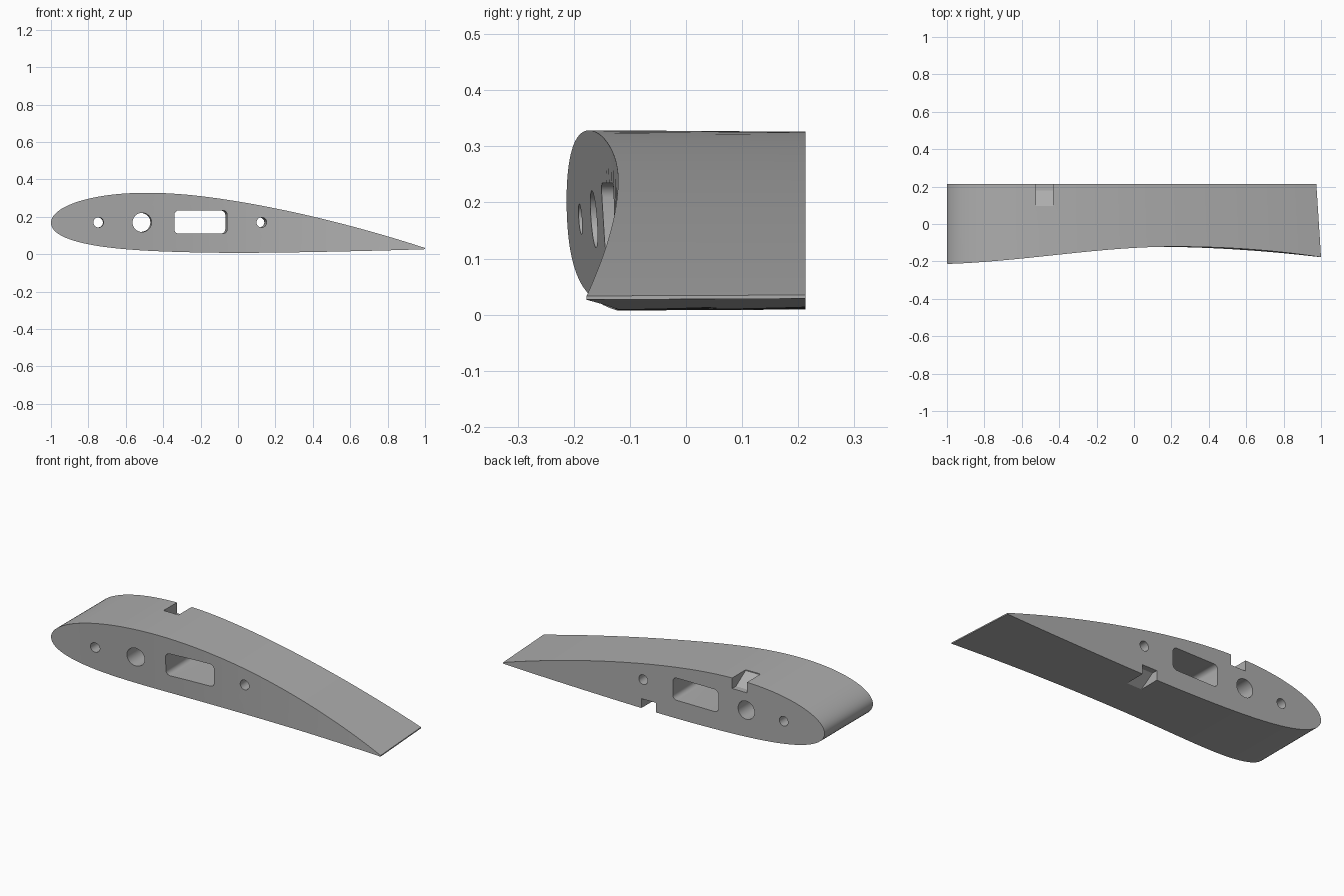
import bpy, bmesh, math

if "Cube" in bpy.data.objects:
    bpy.data.objects.remove(bpy.data.objects["Cube"])

BACK, NOSE_X, NOSE_Z = 0.213, -1.0, 0.168
STRIPS = 56

grey = bpy.data.materials.new("plain_grey")
grey.use_nodes = True
grey.diffuse_color = (0.42, 0.42, 0.42, 1)
grey.node_tree.nodes["Principled BSDF"].inputs["Base Color"].default_value = grey.diffuse_color


def taper(x, y, z):
    """Shrink the section slightly towards the back, about its nose."""
    s = 1 - 0.032 * (y + 0.178)
    return (NOSE_X + (x - NOSE_X) * s, y, NOSE_Z + (z - NOSE_Z) * s)


def section(t, side):
    """Point on the cambered section: t runs nose to tail, side is +1 or -1."""
    half = 5 * 0.156 * (0.2969 * math.sqrt(t) - 0.126 * t - 0.3516 * t**2
                        + 0.2843 * t**3 - 0.1015 * t**4)
    if t < 0.4:
        camber = 0.0235 / 0.16 * (0.8 * t - t * t)
    else:
        camber = 0.0235 / 0.36 * (0.2 + 0.8 * t - t * t)
    return NOSE_X + 2 * t, NOSE_Z - 0.138 * t + 2 * (camber + side * half)


def front_y(x, z):
    """Depth of the hollowed front end, leaning with height."""
    d = x - 0.7 * (z - 0.17) - 0.18
    if d < 0:
        return -0.121 - 0.0542 * (1 - math.cos(math.pi * d / 1.6))
    return -0.121 - 0.067 * d * d


def make_object(name, bm):
    bmesh.ops.recalc_face_normals(bm, faces=bm.faces)
    mesh = bpy.data.meshes.new(name)
    bm.to_mesh(mesh)
    bm.free()
    mesh.materials.append(grey)
    ob = bpy.data.objects.new(name, mesh)
    bpy.context.collection.objects.link(ob)
    return ob


def prism(name, ring_a, ring_b):
    """Closed solid between two matching rings of points."""
    bm = bmesh.new()
    a = [bm.verts.new(p) for p in ring_a]
    b = [bm.verts.new(p) for p in ring_b]
    bm.faces.new(a)
    bm.faces.new(b)
    for i in range(len(a)):
        j = (i + 1) % len(a)
        bm.faces.new((a[i], a[j], b[j], b[i]))
    ob = make_object(name, bm)
    ob.hide_render = True
    return ob


def through_hole(name, outline):
    """Cutter running the whole depth, following the taper."""
    return prism(name, [taper(x, -0.4, z) for x, z in outline],
                 [taper(x, 0.4, z) for x, z in outline])


def rounded_outline(cx, cz, w, h, r, steps):
    """Rounded rectangle; with w = h = 2r it is a circle."""
    pts = []
    for k, (sx, sz) in enumerate(((1, 1), (-1, 1), (-1, -1), (1, -1))):
        for i in range(steps):
            a = math.pi / 2 * (k + i / (steps - (w > 2 * r)))
            pts.append((cx + sx * (w / 2 - r) + r * math.cos(a),
                        cz + sz * (h / 2 - r) + r * math.sin(a)))
    return pts


def ramp_notch(name, x0, x1, surface, direction):
    """Ramped pocket open at the back; direction points into the body."""
    floor = surface + direction * 0.055
    outside = surface - direction * 0.1
    side = [(0.095, surface), (0.18, floor), (0.3, floor),
            (0.3, outside), (0.095, outside)]
    return prism(name, [(x0, y, z) for y, z in side], [(x1, y, z) for y, z in side])


# Wing body: paired upper and lower points lofted from front to back
bm = bmesh.new()
rows = []
for i in range(STRIPS + 1):
    t = (1 - math.cos(math.pi * i / STRIPS)) / 2
    row = []
    for side in ((1,) if i == 0 else (1, -1)):
        x, z = section(t, side)
        row += [bm.verts.new(taper(x, y, z)) for y in (front_y(x, z), BACK)]
    rows.append(row if i else row * 2)

for p, q in zip(rows, rows[1:]):
    for i, j in ((0, 1), (3, 2), (2, 0), (1, 3)):
        loop = list(dict.fromkeys((p[i], p[j], q[j], q[i])))
        bm.faces.new(loop)
tail = rows[-1]
bm.faces.new((tail[0], tail[1], tail[3], tail[2]))
wing = make_object("wing_section", bm)

# Spar holes, rectangular duct and the two ramped notches
cutters = [through_hole("hole_cutter", rounded_outline(x, 0.17, 2 * r, 2 * r, r, 10))
           for x, r in ((-0.746, 0.027), (-0.513, 0.051), (0.128, 0.027))]
cutters.append(through_hole("duct_cutter",
                            rounded_outline(-0.198, 0.172, 0.284, 0.125, 0.025, 7)))
cutters.append(ramp_notch("top_notch_cutter", -0.524, -0.433, 0.322, -1))
cutters.append(ramp_notch("bottom_notch_cutter", 0.035, 0.125, 0.007, 1))

bpy.ops.object.select_all(action='DESELECT')
bpy.context.view_layer.objects.active = wing
wing.select_set(True)
for cutter in cutters:
    mod = wing.modifiers.new(cutter.name, 'BOOLEAN')
    mod.operation = 'DIFFERENCE'
    mod.solver = 'EXACT'
    mod.object = cutter
    bpy.ops.object.modifier_apply(modifier=mod.name)
    bpy.data.objects.remove(cutter)

bpy.ops.object.shade_smooth_by_angle(angle=math.radians(30))
